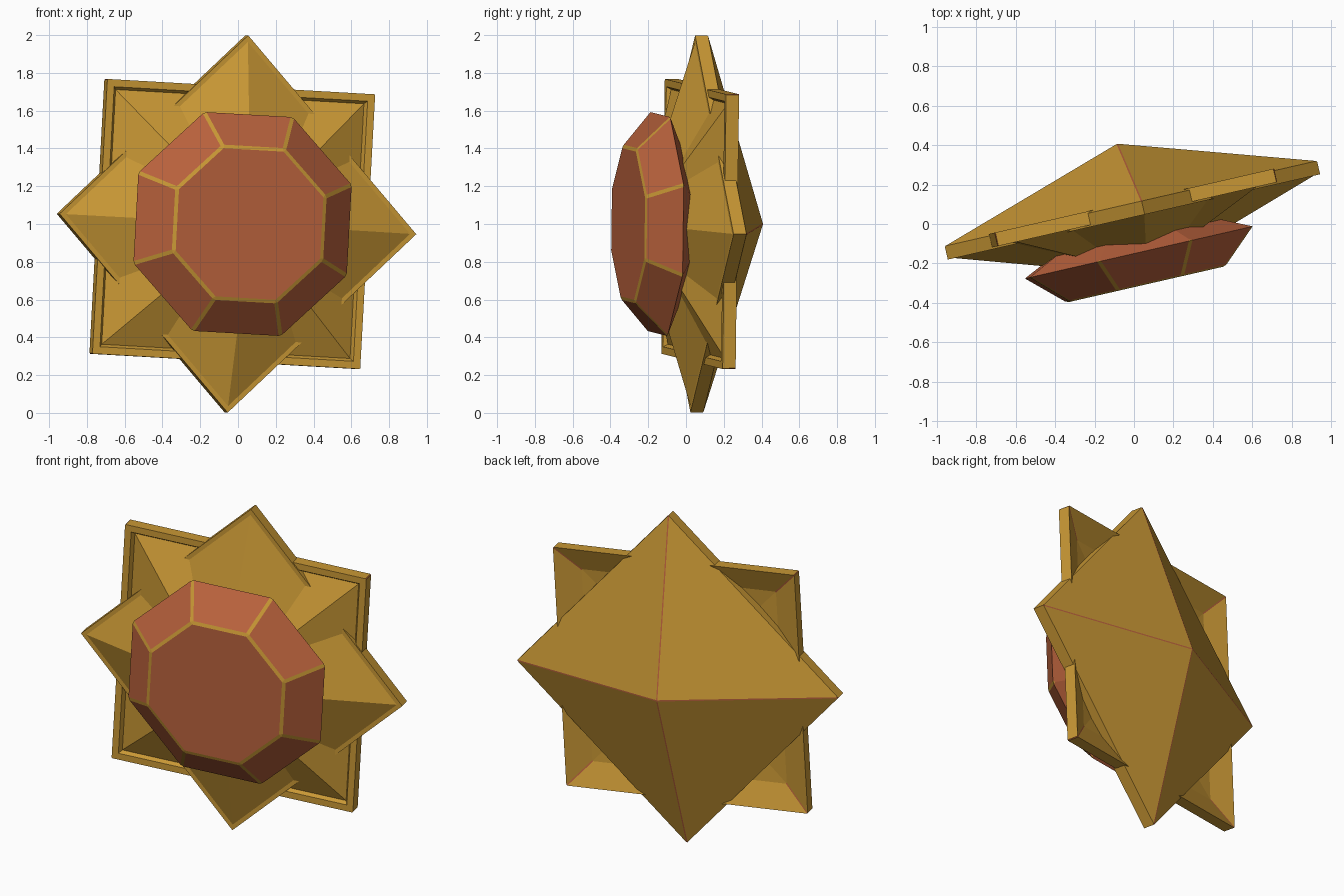
import bpy, bmesh
from math import radians, sin, cos, pi
from mathutils import Matrix, Vector

cube = bpy.data.objects.get("Cube")
if cube:
    bpy.data.objects.remove(cube, do_unlink=True)


def make_material(name, rgb):
    mat = bpy.data.materials.new(name)
    mat.use_nodes = True
    color = (*rgb, 1.0)
    mat.diffuse_color = color
    bsdf = next(n for n in mat.node_tree.nodes if n.type == 'BSDF_PRINCIPLED')
    bsdf.inputs["Base Color"].default_value = color
    return mat


gold = make_material("gold", (0.58, 0.31, 0.035))
copper = make_material("copper_red", (0.48, 0.12, 0.045))

# Shared tilt of the whole ornament: local -y is its front
TILT = Matrix.Rotation(radians(12.9), 4, 'Z') @ Matrix.Rotation(radians(3.2), 4, 'Y')


def lathe(name, sides, phase, profile, mats, trim, width, center, stretch=1.0):
    """Flat-faced solid from (radius, depth) stations; radius 0 is an apex.
    trim(a, b) picks the edges that get a thin strip of the second material."""
    bm = bmesh.new()
    rings = []
    for r, y in profile:
        if r == 0:
            rings.append([bm.verts.new((0, y, 0))] * sides)
            continue
        angles = [phase + 2 * pi * i / sides for i in range(sides)]
        rings.append([bm.verts.new((r * cos(a) * stretch, y, r * sin(a))) for a in angles])
    for low, high in zip(rings, rings[1:]):
        for i in range(sides):
            j = (i + 1) % sides
            quad = [low[i], low[j], high[j], high[i]]
            bm.faces.new(list(dict.fromkeys(quad)))
    for ring in (rings[0], rings[-1]):
        if ring[0] is not ring[1]:
            bm.faces.new(ring)
    bmesh.ops.recalc_face_normals(bm, faces=bm.faces)
    level = {v: k for k, ring in enumerate(rings) for v in ring}
    edges = [e for e in bm.edges if trim(*sorted(level[v] for v in e.verts))]
    bmesh.ops.bevel(bm, geom=edges, offset=width, offset_type='OFFSET',
                    segments=1, affect='EDGES', material=1, clamp_overlap=True)
    mesh = bpy.data.meshes.new(name)
    bm.to_mesh(mesh)
    bm.free()
    for m in mats:
        mesh.materials.append(m)
    obj = bpy.data.objects.new(name, mesh)
    bpy.context.collection.objects.link(obj)
    obj.matrix_world = Matrix.Translation(Vector(center)) @ TILT
    return obj


HALF = 0.035  # half thickness of the star plates

# Diamond star: shallow pyramid in front, full pyramid behind
lathe("diamond_star", 4, 0,
      [(0, -0.34), (0.965, -HALF), (1.0, -HALF), (1.0, HALF), (0, 0.347)],
      (gold, copper), lambda a, b: (a, b) == (3, 4), 0.004,
      (-0.008, 0.07, 1.0), 0.97)

# Square star: rimmed pyramid in front, hollowed behind
lathe("square_star", 4, pi / 4,
      [(0, -0.33), (0.955, -0.012), (0.975, -HALF), (1.03, -HALF),
       (1.03, HALF), (0.83, -0.022), (0, -0.07)],
      (gold, copper), lambda a, b: (a, b) in ((3, 4), (4, 5)), 0.004,
      (-0.03, 0.075, 1.0))

# Faceted gem: table, crown and pavilion, with gold strips along the facets
lathe("gem", 8, pi / 8,
      [(0.437, -0.386), (0.628, -0.22), (0, 0.06)],
      (copper, gold), lambda a, b: (a, b) in ((0, 0), (0, 1)), 0.011,
      (-0.025, 0.07, 1.0))
